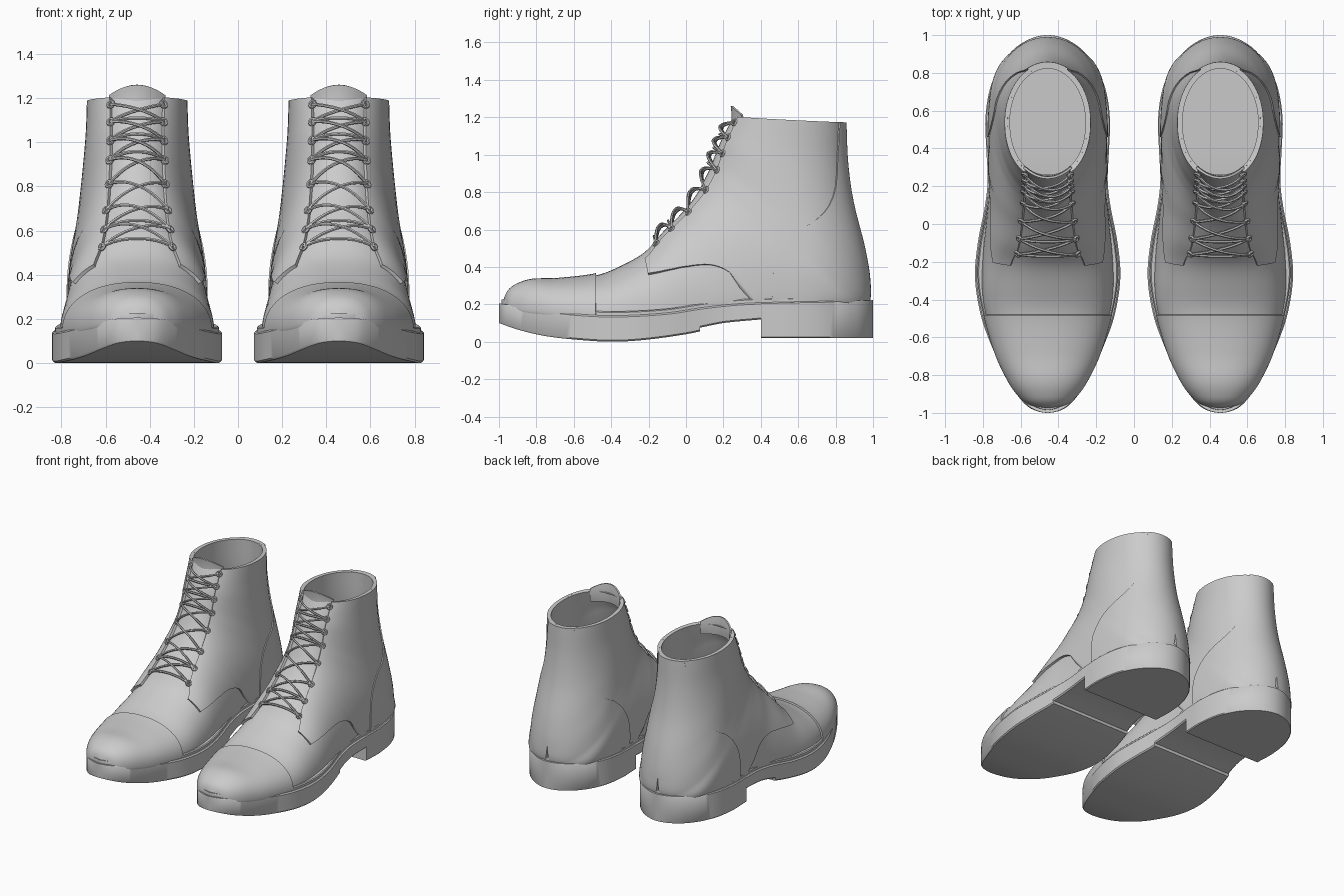
import bpy, bmesh, math
from mathutils import Vector

if "Cube" in bpy.data.objects:
    bpy.data.objects.remove(bpy.data.objects["Cube"])

parts = []

def curve(tab, x):
    """Smooth interpolation through (x, value) pairs."""
    n = len(tab)
    x = min(max(x, tab[0][0]), tab[-1][0])
    i = 0
    while i < n - 2 and x > tab[i + 1][0]:
        i += 1
    def slope(j):
        a, b = max(j - 1, 0), min(j + 1, n - 1)
        return (tab[b][1] - tab[a][1]) / (tab[b][0] - tab[a][0])
    h = tab[i + 1][0] - tab[i][0]
    t = (x - tab[i][0]) / h
    return ((2*t**3 - 3*t*t + 1) * tab[i][1] + (t**3 - 2*t*t + t) * h * slope(i)
            + (3*t*t - 2*t**3) * tab[i + 1][1] + (t**3 - t*t) * h * slope(i + 1))

def finish(ob, mirror=True, thick=0, offset=1):
    """Apply modifiers and smooth shading."""
    bpy.ops.object.select_all(action='DESELECT')
    bpy.context.view_layer.objects.active = ob
    ob.select_set(True)
    if mirror:
        ob.modifiers.new("mirror", 'MIRROR').merge_threshold = 0.001
    if thick:
        s = ob.modifiers.new("thick", 'SOLIDIFY')
        s.thickness, s.offset = thick, offset
    bpy.ops.object.convert(target='MESH')
    ob = bpy.context.view_layer.objects.active
    bpy.ops.object.shade_smooth_by_angle(angle=math.radians(42))
    parts.append(ob)

def grid(name, rows, caps=False, **kw):
    bm = bmesh.new()
    vs = [[bm.verts.new(p) for p in r] for r in rows]
    for a, b in zip(vs, vs[1:]):
        for j in range(len(a) - 1):
            bm.faces.new((a[j], a[j + 1], b[j + 1], b[j]))
    if caps:
        bm.faces.new(vs[0][::-1])
        bm.faces.new(vs[-1])
    bmesh.ops.remove_doubles(bm, verts=bm.verts, dist=0.0003)
    if caps:
        bmesh.ops.recalc_face_normals(bm, faces=bm.faces)
        mid = [f for f in bm.faces if all(abs(v.co.x) < 1e-5 for v in f.verts)]
        bmesh.ops.delete(bm, geom=mid, context='FACES')
    me = bpy.data.meshes.new(name)
    bm.to_mesh(me)
    bm.free()
    ob = bpy.data.objects.new(name, me)
    bpy.context.collection.objects.link(ob)
    finish(ob, **kw)

# ---- sole, heel and welt: lofted along y from a plan outline
OUTLINE = [(-1, 0), (-.97, .1), (-.9, .165), (-.8, .225), (-.65, .295), (-.48, .355), (-.28, .385),
           (-.1, .37), (.08, .335), (.22, .318), (.4, .325), (.55, .33), (.7, .31), (.82, .262),
           (.92, .185), (.975, .105), (1, 0)]
SQ = [(y, w * w) for y, w in OUTLINE]
BOTTOM = [(-1, .1), (-.9, .065), (-.75, .03), (-.55, .008), (-.38, 0), (-.2, .012), (0, .04), (.075, .055)]
SHANK = [(.075, .075), (.2, .1), (.41, .12)]
TOP = [(-1, .205), (-.8, .175), (-.6, .15), (-.38, .14), (-.1, .155), (.1, .185), (.3, .205), (.5, .212), (1, .222)]
top = lambda y: curve(TOP, y)

def slab(name, ys, zb, zt, inset, r):
    rows = []
    for y in ys:
        w = max(math.sqrt(max(curve(SQ, y), 0)) - inset, 0)
        wi, b, t = max(w - r, 0), zb(y), zt(y)
        yy = y * (1 - inset)
        rows.append([(0, yy, b), (wi, yy, b), (w, yy, b + r), (w, yy, t - r), (wi, yy, t), (0, yy, t)])
    grid(name, rows, caps=True)

ends = [-math.cos(math.pi * i / 90) for i in range(91)]
front = [y for y in ends if y < .07]
slab("sole", front + [.074, .076] + [y for y in ends if .09 < y < .4] + [.405],
     lambda y: curve(BOTTOM, y) if y < .075 else curve(SHANK, y), top, 0, .008)
slab("heel", [.4] + [y for y in ends if y > .41], lambda y: .02, top, 0, .006)
slab("welt", ends, lambda y: top(y) - .01, lambda y: top(y) + .022, .014, .006)

# ---- upper: fan of sections from toe to collar
# top y, top z, bottom y, bottom z, half width, base half width, widest point
SECT = [
    (-.968, .21, -.968, .17, 0, 0, .85), (-.945, .265, -.945, .17, .095, .095, .85),
    (-.9, .3, -.9, .165, .15, .145, .85), (-.82, .325, -.82, .155, .205, .2, .85),
    (-.68, .33, -.68, .14, .27, .265, .87), (-.48, .355, -.48, .12, .328, .32, .9),
    (-.35, .405, -.33, .11, .348, .34, .9), (-.22, .48, -.16, .11, .343, .335, .9),
    (-.12, .59, .03, .13, .325, .305, .87), (-.03, .68, .22, .155, .308, .285, .85),
    (.03, .75, .4, .18, .3, .285, .8), (.07, .81, .66, .19, .295, .27, .75),
    (.1, .87, .86, .195, .285, .18, .7), (.125, .92, .955, .215, .272, .03, .62),
    (.145, .97, .963, .33, .258, 0, .6), (.165, 1.02, .935, .5, .243, 0, .55),
    (.185, 1.07, .875, .74, .228, 0, .52), (.215, 1.13, .845, .95, .217, 0, .5),
    (.25, 1.2, .835, 1.172, .212, 0, .5)]
COLS = [[(i, r[c]) for i, r in enumerate(SECT)] for c in range(7)]
P = 2.2
section = lambda k: [curve(c, k) for c in COLS]

def point(r, s):
    ty, tz, by, bz, W, wb, m = r
    if s < m:
        x = W * max(1 - (1 - s / m) ** P, 0) ** (1 / P)
    else:
        x = wb + (W - wb) * math.sqrt(max(1 - ((s - m) / (1 - m)) ** 2, 0))
    return (max(x, 0), ty + (by - ty) * s, tz + (bz - tz) * s)

def s_at_x(r, x):
    return r[6] * (1 - (1 - min(abs(x) / r[4], 1) ** P) ** (1 / P))

def first(r, test):
    for i in range(401):
        if test(*point(r, i / 400)[1:]):
            return i / 400
    return 1

def panel(name, k0, k1, s0, s1, thick, offset=1, floor=False, n=22, sub=8):
    rows, count = [], int((k1 - k0) * sub)
    for i in range(count + 1):
        r = section(k0 + (k1 - k0) * i / count)
        a, b = s0(r), s1(r)
        pts = [point(r, a + (b - a) * (1 - math.cos(math.pi * j / n)) / 2) for j in range(n + 1)]
        rows.append(pts + [(0, r[2], r[3])] if floor else pts)
    grid(name, rows, thick=thick, offset=offset)

ARCH = [(-.25, .355), (-.19, .36), (0, .4), (.13, .41), (.22, .38), (.29, .31), (.34, .22), (.37, .1), (1, 0)]
COUNTER = [(.1, .46), (.22, .46), (.4, .47), (.5, .51), (.58, .58), (.65, .69), (.72, .75),
           (.82, .785), (1, .795), (1.2, .805)]
THROAT = [(.4, .2), (.48, .19), (.58, .15), (.75, .125), (1, .112), (1.2, .115)]
zero, one = lambda r: 0, lambda r: 1
panel("upper_body", 0, 18, zero, one, .012, -1, floor=True, n=26, sub=6)
panel("toe_cap", 0, 5, zero, one, .012)
panel("quarters", 7, 18, lambda r: s_at_x(r, curve(THROAT, r[1])),
      lambda r: first(r, lambda y, z: z < curve(ARCH, y)), .016)
panel("heel_counter", 10.25, 18, lambda r: first(r, lambda y, z: y > curve(COUNTER, z)), one, .023)

# ---- tongue tip standing above the collar
rows = []
for i in range(7):
    v = i / 6
    rows.append([(.125 * u / 8, .245 + .02 * v * (1 - v) + 3.5 * (.125 * u / 8) ** 2,
                  1.12 + v * (.14 - 3 * (.125 * u / 8) ** 2)) for u in range(9)])
grid("tongue", rows, thick=.012, offset=0)

# ---- eyelets and laces following the instep
def on_instep(k, x, off):
    r, q = section(k), section(k + .05)
    t = Vector((0, q[0] - r[0], q[1] - r[1])) if k < 17.9 else Vector((0, .4, .9))
    t.normalize()
    nrm = Vector((0, -t.z, t.y))
    p = Vector(point(r, s_at_x(r, x)))
    p.x = x
    return p + nrm * off, nrm

def k_at_z(z):
    return min((i / 50 for i in range(350, 900)), key=lambda k: abs(curve(COLS[1], k) - z))

HOLES = [(k_at_z(z), x) for z, x in [(.55, .16), (.63, .15), (.72, .14), (.84, .128), (.95, .125),
                                     (1.03, .122), (1.1, .12), (1.17, .12)]]
bm = bmesh.new()
for k, x in HOLES:
    for sx in (-x, x):
        c, nrm = on_instep(k, sx, .02)
        nrm = (nrm + Vector((sx * 5, 0, 0))).normalized()
        a = nrm.orthogonal().normalized()
        b = nrm.cross(a)
        ring = []
        for i in range(12):
            d = a * math.cos(i * math.pi / 6) + b * math.sin(i * math.pi / 6)
            ring.append([bm.verts.new(c + d * (.015 + .007 * math.cos(j * math.pi / 3))
                         + nrm * .008 * math.sin(j * math.pi / 3)) for j in range(6)])
        for i in range(12):
            for j in range(6):
                e, f = ring[i], ring[(i + 1) % 12]
                bm.faces.new((e[j], f[j], f[(j + 1) % 6], e[(j + 1) % 6]))
bmesh.ops.recalc_face_normals(bm, faces=bm.faces)
me = bpy.data.meshes.new("eyelets")
bm.to_mesh(me)
bm.free()
ob = bpy.data.objects.new("eyelets", me)
bpy.context.collection.objects.link(ob)
finish(ob, mirror=False)

cu = bpy.data.curves.new("laces", 'CURVE')
cu.dimensions, cu.bevel_depth, cu.bevel_resolution = '3D', .0075, 1

def lace(a, b, side, lift):
    sp = cu.splines.new('POLY')
    sp.points.add(12)
    for i in range(13):
        t = i / 12
        x = side * (-a[1] + (a[1] + b[1]) * t)
        p, _ = on_instep(a[0] + (b[0] - a[0]) * t, x, .022 + lift * math.sin(math.pi * t))
        sp.points[i].co = (*p, 1)

for a, b in zip(HOLES, HOLES[1:]):
    lace(a, b, 1, .004)
    lace(a, b, -1, .018)
for i in (0, 1, 4, 5, 6):
    lace(HOLES[i], HOLES[i], 1, 0)
ob = bpy.data.objects.new("laces", cu)
bpy.context.collection.objects.link(ob)
finish(ob, mirror=False)

# ---- second boot of the pair
for ob in parts:
    ob.location.x = .457
    twin = ob.copy()
    twin.name = ob.name + "_left"
    twin.location.x = -.457
    bpy.context.collection.objects.link(twin)
